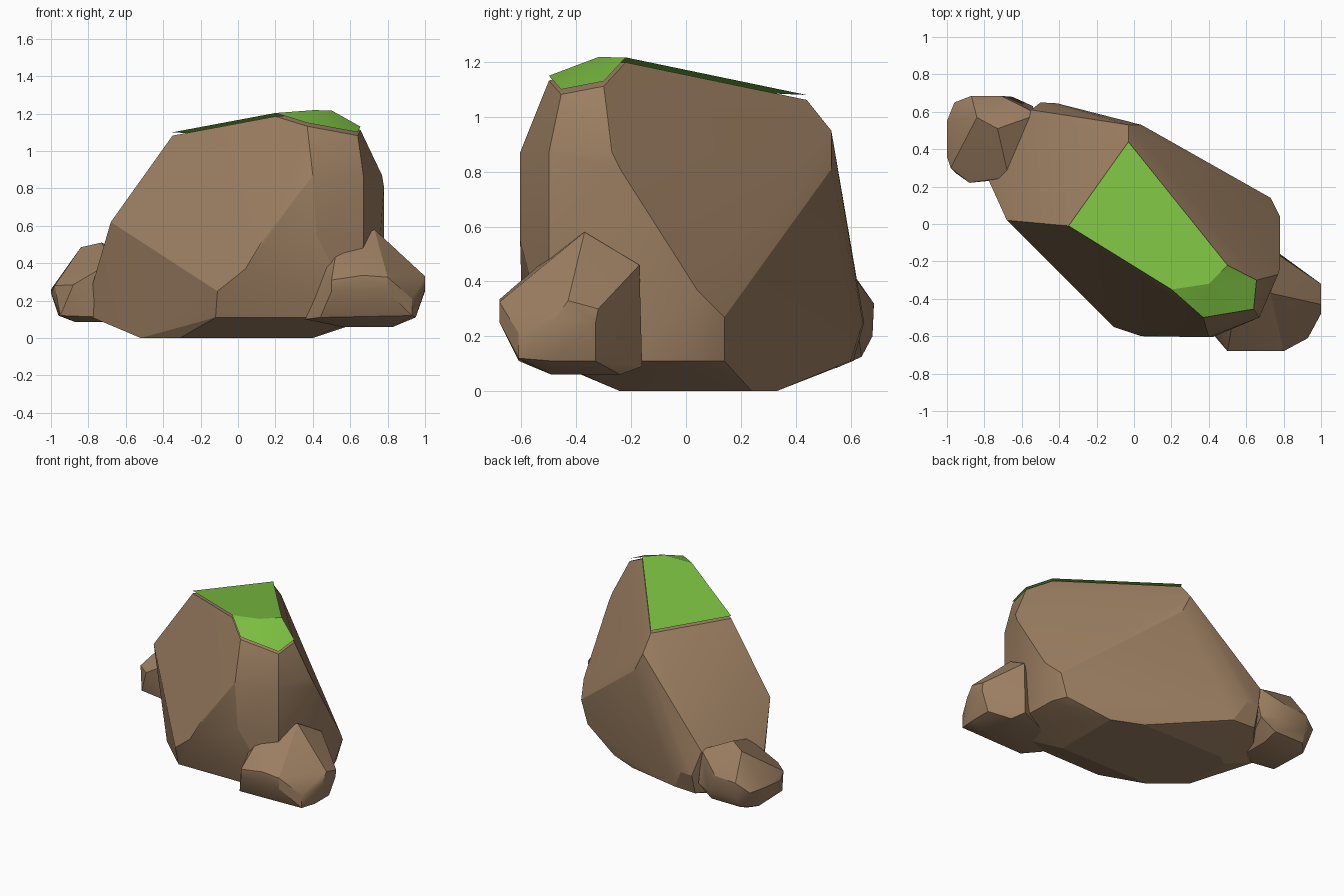
import bpy, bmesh, math

def material(name, rgb):
    m = bpy.data.materials.new(name)
    m.diffuse_color = (*rgb, 1)
    return m

brown = material("rock brown", (0.335, 0.212, 0.122))
green = material("moss green", (0.205, 0.53, 0.055))

def finish(bm, name, mat, angle):
    mesh = bpy.data.meshes.new(name)
    bm.to_mesh(mesh)
    bm.free()
    ob = bpy.data.objects.new(name, mesh)
    bpy.context.collection.objects.link(ob)
    mesh.materials.append(mat)
    bpy.ops.object.select_all(action='DESELECT')
    ob.select_set(True)
    bpy.context.view_layer.objects.active = ob
    bpy.ops.object.shade_smooth_by_angle(angle=math.radians(angle))
    return ob

def rock(name, points, angle):
    """Faceted boulder: convex hull of its corner points."""
    bm = bmesh.new()
    for p in points:
        bm.verts.new(p)
    bmesh.ops.convex_hull(bm, input=bm.verts[:])
    loose = [v for v in bm.verts if not v.link_faces]
    bmesh.ops.delete(bm, geom=loose, context='VERTS')
    bmesh.ops.dissolve_limit(bm, angle_limit=math.radians(3), verts=bm.verts[:], edges=bm.edges[:])
    bmesh.ops.recalc_face_normals(bm, faces=bm.faces[:])
    return finish(bm, name, brown, angle)

# Outline of the sloping top, shared by boulder and moss
top = [(-0.35, -0.01, 1.10), (0.20, -0.35, 1.203), (0.40, -0.32, 1.218),
       (0.50, -0.22, 1.217), (-0.03, 0.44, 1.08), (0.37, -0.50, 1.15),
       (0.64, -0.455, 1.10), (0.655, -0.30, 1.13)]

# Large boulder
rock("main_boulder", [(x, y, z - 0.018) for x, y, z in top] + [
    (-0.03, 0.53, 0.95), (0.04, 0.53, 0.81),                            # back crest
    (0.77, -0.27, 0.87), (0.78, -0.24, 0.81), (0.78, 0.04, 0.37),       # right side
    (0.73, 0.14, 0.27), (0.68, 0.14, 0.11), (0.72, 0.04, 0.11), (0.73, -0.24, 0.11),
    (0.67, -0.50, 0.87), (0.67, -0.50, 0.50), (0.64, -0.49, 0.11),      # front
    (0.40, -0.605, 0.87), (0.42, -0.605, 0.55), (0.13, -0.60, 0.52),
    (0.04, -0.60, 0.37), (-0.11, -0.55, 0.25), (-0.12, -0.50, 0.11),
    (-0.68, 0.02, 0.62), (-0.78, 0.24, 0.28), (-0.78, 0.26, 0.11),      # left side
    (-0.55, 0.61, 0.42), (-0.50, 0.65, 0.25), (-0.41, 0.645, 0.25),     # back
    (-0.50, 0.61, 0.11), (-0.33, 0.60, 0.11),
    (-0.31, -0.24, 0), (0.40, -0.24, 0), (0.40, 0.24, 0),               # base
    (0.19, 0.33, 0), (-0.45, 0.33, 0), (-0.52, 0.28, 0), (-0.52, -0.06, 0)], 18)

# Small stone at the front right
rock("front_stone", [
    (0.73, -0.37, 0.58), (0.53, -0.50, 0.49), (0.46, -0.50, 0.41), (0.78, -0.17, 0.46),
    (1.0, -0.43, 0.33), (1.0, -0.32, 0.30), (1.0, -0.33, 0.25), (1.0, -0.48, 0.26),
    (0.93, -0.61, 0.21), (0.80, -0.68, 0.325), (0.80, -0.68, 0.25), (0.67, -0.68, 0.335),
    (0.50, -0.68, 0.31), (0.50, -0.68, 0.25), (0.44, -0.61, 0.11), (0.36, -0.49, 0.10),
    (0.93, -0.61, 0.12), (0.95, -0.49, 0.11), (0.95, -0.33, 0.11), (0.55, -0.49, 0.06),
    (0.83, -0.49, 0.06), (0.83, -0.24, 0.06), (0.55, -0.24, 0.06), (0.78, -0.16, 0.09),
    (0.78, -0.19, 0.25)], 28)

# Small stone at the back left
rock("back_stone", [
    (-0.84, 0.57, 0.485), (-0.73, 0.51, 0.51), (-0.56, 0.61, 0.42), (-0.53, 0.58, 0.42),
    (-0.98, 0.30, 0.28), (-0.88, 0.22, 0.285), (-0.67, 0.25, 0.41), (-1.0, 0.36, 0.24),
    (-1.0, 0.55, 0.26), (-0.96, 0.65, 0.25), (-0.87, 0.685, 0.31), (-0.71, 0.685, 0.32),
    (-0.87, 0.68, 0.20), (-0.65, 0.68, 0.20), (-0.54, 0.63, 0.20), (-0.95, 0.27, 0.12),
    (-0.96, 0.55, 0.12), (-0.88, 0.64, 0.125), (-0.65, 0.64, 0.125), (-0.68, 0.24, 0.11),
    (-0.87, 0.34, 0.085), (-0.87, 0.55, 0.085), (-0.64, 0.55, 0.085), (-0.64, 0.34, 0.085)], 28)

# Thin moss sheet lying just above the boulder's top
bm = bmesh.new()
vs = [bm.verts.new(p) for p in top]
for f in [(0, 1, 2, 3, 4), (1, 5, 2), (5, 6, 2), (6, 7, 2), (7, 3, 2)]:
    bm.faces.new([vs[i] for i in f])
finish(bm, "moss_cover", green, 15)
